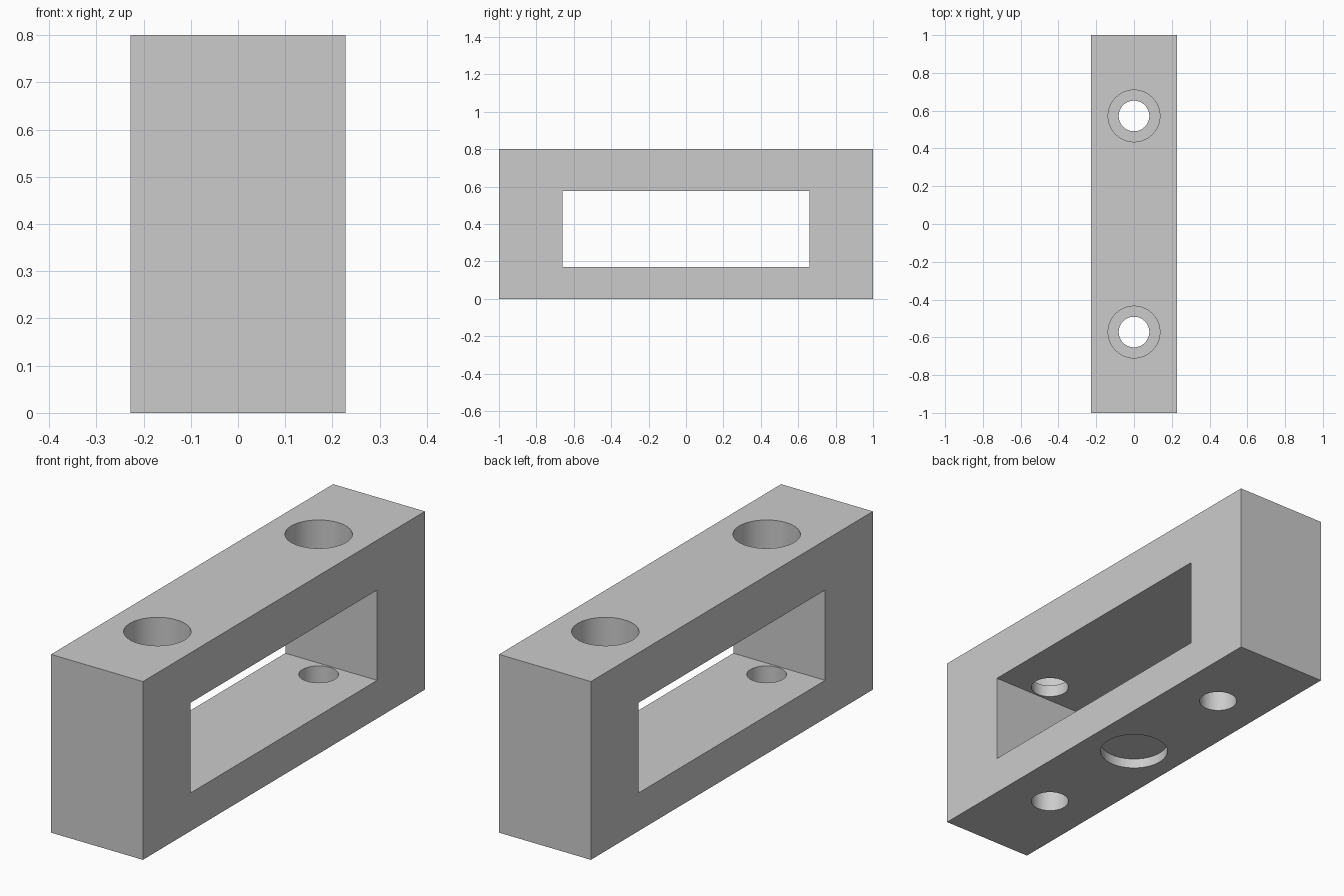
import bpy
import math

if "Cube" in bpy.data.objects:
    bpy.data.objects.remove(bpy.data.objects["Cube"], do_unlink=True)

WIDTH, LENGTH, HEIGHT = 0.456, 2.0, 0.8
WINDOW_BOTTOM, WINDOW_TOP, WINDOW_HALF = 0.171, 0.576, 0.661
HOLE_Y, HOLE_R, BORE_R = 0.572, 0.081, 0.137
BORE_FLOOR = 0.631
RECESS_R, RECESS_DEPTH = 0.146, 0.045

grey = bpy.data.materials.new("light grey")
grey.use_nodes = True
colour = (0.6, 0.6, 0.6, 1)
grey.diffuse_color = colour
grey.node_tree.nodes["Principled BSDF"].inputs["Base Color"].default_value = colour


def box(name, size, z_low):
    bpy.ops.mesh.primitive_cube_add(size=1, location=(0, 0, z_low + size[2] / 2))
    ob = bpy.context.object
    ob.name = name
    ob.scale = size
    bpy.ops.object.transform_apply(location=True, rotation=False, scale=True)
    ob.data.materials.append(grey)
    return ob


def cylinder(name, radius, y, z_low, z_high):
    bpy.ops.mesh.primitive_cylinder_add(
        vertices=64, radius=radius, depth=z_high - z_low,
        location=(0, y, (z_low + z_high) / 2))
    ob = bpy.context.object
    ob.name = name
    ob.data.materials.append(grey)
    return ob


def cut(target, cutter):
    cutter.hide_render = True
    mod = target.modifiers.new(cutter.name, 'BOOLEAN')
    mod.operation = 'DIFFERENCE'
    mod.solver = 'EXACT'
    mod.object = cutter
    bpy.ops.object.select_all(action='DESELECT')
    target.select_set(True)
    bpy.context.view_layer.objects.active = target
    bpy.ops.object.modifier_apply(modifier=mod.name)
    bpy.data.objects.remove(cutter, do_unlink=True)


# Solid block with a rectangular window through its sides
block = box("mounting_block", (WIDTH, LENGTH, HEIGHT), 0)
cut(block, box("window_cutter", (1, 2 * WINDOW_HALF, WINDOW_TOP - WINDOW_BOTTOM),
               WINDOW_BOTTOM))

# Counterbored bolt holes near both ends
for y in (-HOLE_Y, HOLE_Y):
    cut(block, cylinder("bolt_hole_cutter", HOLE_R, y, -0.1, 0.9))
    cut(block, cylinder("counterbore_cutter", BORE_R, y, BORE_FLOOR, 0.9))

# Shallow round recess under the base
cut(block, cylinder("recess_cutter", RECESS_R, 0, -0.1, RECESS_DEPTH))

block.select_set(True)
bpy.context.view_layer.objects.active = block
bpy.ops.object.shade_smooth_by_angle(angle=math.radians(30))
